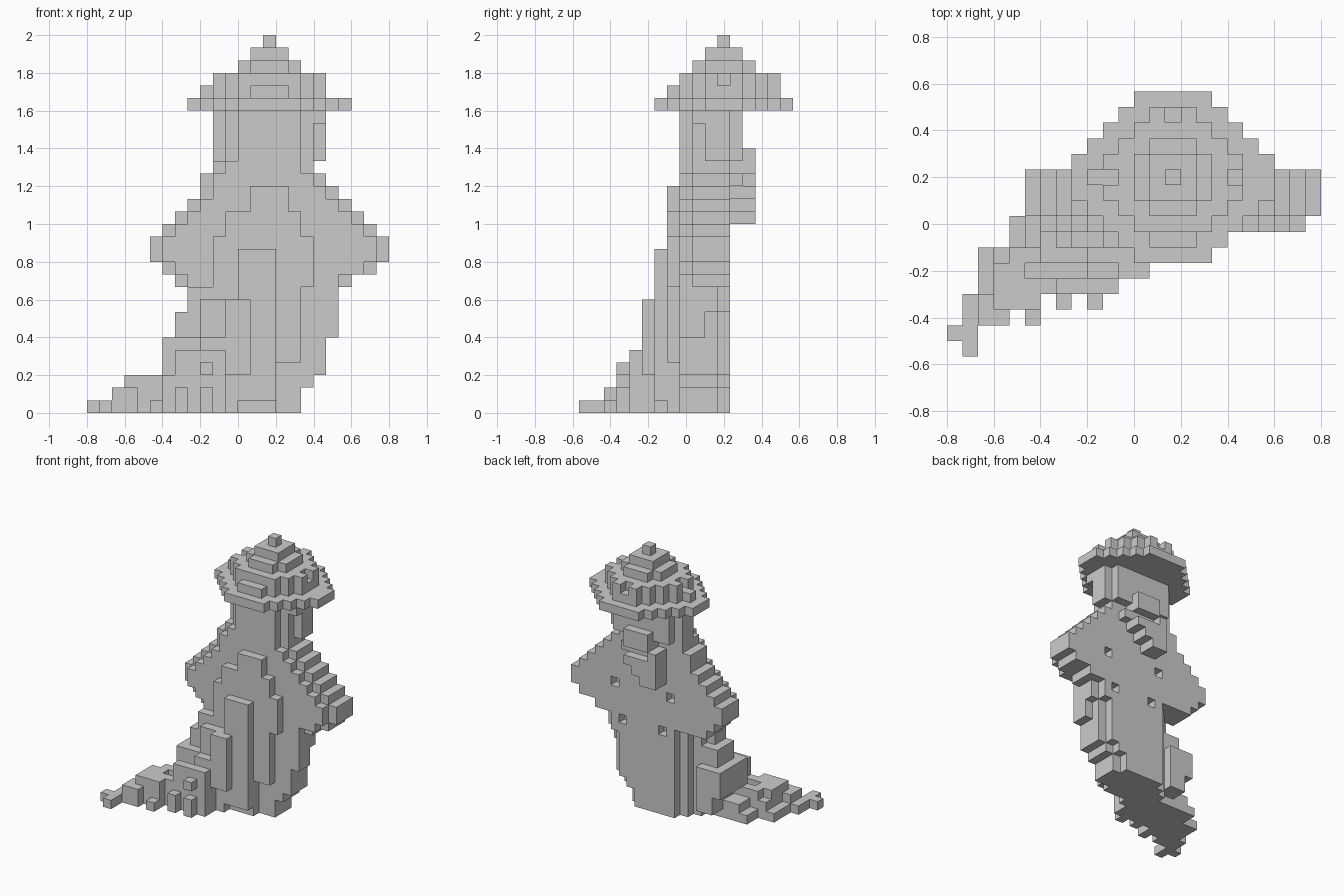
import bpy
import bmesh
from mathutils import Vector

UNIT = 2 / 30
ORIGIN = Vector((-0.8, -17 * UNIT / 2, 0))

default_cube = bpy.data.objects.get("Cube")
if default_cube:
    bpy.data.objects.remove(default_cube)

stone = bpy.data.materials.new("stone grey")
stone.use_nodes = True
stone_colour = (0.6, 0.6, 0.6, 1)
stone.diffuse_color = stone_colour
stone.node_tree.nodes["Principled BSDF"].inputs["Base Color"].default_value = stone_colour

parts = {}


def fill(part, x_range, y_range, z_range):
    """Add a block of grid cells to a part; each range excludes its end."""
    cells = parts.setdefault(part, set())
    for x in range(*x_range):
        for y in range(*y_range):
            for z in range(*z_range):
                cells.add((x, y, z))


def diamond(part, level, reach, cap_x, cap_y):
    """Add a stepped round slab of the hat about its centre."""
    for dx in range(-cap_x, cap_x + 1):
        for dy in range(-cap_y, cap_y + 1):
            if abs(dx) + abs(dy) <= reach:
                parts.setdefault(part, set()).add((14 + dx, 11 + dy, level))


# Hat: wide brim, stepped crown and a pointed tip
diamond("hat_brim", 24, 7, 6, 5)
diamond("hat_crown", 25, 5, 4, 4)
parts["hat_crown"].add((9, 11, 25))
diamond("hat_crown", 26, 4, 3, 3)
diamond("hat_crown", 27, 3, 2, 2)
diamond("hat_crown", 28, 2, 1, 1)
diamond("hat_tip", 29, 0, 0, 0)

# Ring of loose studs round the crown
for dx in range(-4, 5):
    for dy in range(-3, 5):
        if abs(dx) + abs(dy) == 5:
            parts["hat_crown"].add((14 + dx, 11 + dy, 26))

# Head with face, side locks and back hair
fill("head", (11, 18), (9, 12), (19, 24))
fill("face", (12, 17), (8, 9), (19, 24))
fill("hair", (10, 11), (10, 12), (19, 24))
fill("hair", (18, 19), (10, 12), (20, 24))
fill("hair", (18, 19), (9, 10), (23, 24))
fill("hair", (11, 18), (12, 13), (20, 24))

# Lower body: the left edge slants backward, the right edge is notched behind
lower_body = [(0, 2, 8, 17), (2, 3, 7, 18), (3, 6, 6, 19),
              (6, 8, 7, 20), (8, 10, 8, 20)]
for bottom, top, left, right in lower_body:
    fill("lower_body", (left, right), (8, 9), (bottom, top))
    fill("lower_body", (left + 1, right), (9, 10), (bottom, top))
    notch = 1 if bottom == 6 else 0
    fill("lower_body", (10, right - notch), (10, 11), (bottom, top))
    fill("lower_body", (11, right - 1 - notch), (11, 12), (bottom, top))
    fill("robe_drape", (left, 12), (7, 8), (bottom, top))

# Bundle of cloth standing behind the train
fill("cloth_bundle", (7, 9), (8, 11), (1, 3))
fill("cloth_bundle", (6, 9), (8, 11), (3, 6))
fill("cloth_bundle", (7, 9), (8, 10), (6, 8))

# Upper body and bent arms, with the front layer set in by one step
upper_body = [(10, 11, 7, 21), (11, 12, 6, 23), (12, 14, 5, 24),
              (14, 15, 6, 23), (15, 16, 7, 22), (16, 17, 8, 21),
              (17, 18, 9, 20), (18, 19, 9, 19), (19, 20, 10, 18)]
for bottom, top, left, right in upper_body:
    fill("upper_body", (left, right), (9, 12), (bottom, top))
    fill("upper_body", (left + 1, right - 1), (8, 9), (bottom, top))

# Small paired notches in the back
for reach, level in ((3, 13), (2, 9)):
    for x in (14 - reach, 15 + reach):
        for part in ("upper_body", "lower_body"):
            parts[part].discard((x, 11, level))

# Layered robe panels down the front
fill("robe_front", (11, 15), (7, 8), (0, 4))
fill("robe_front", (10, 17), (7, 8), (4, 10))
fill("robe_front", (10, 18), (7, 8), (10, 14))
fill("robe_front", (11, 17), (7, 8), (14, 16))
fill("robe_front", (13, 16), (7, 8), (16, 18))
fill("sash", (12, 15), (6, 7), (1, 13))
fill("robe_fold", (9, 12), (6, 7), (0, 9))
fill("robe_fold", (11, 13), (5, 6), (3, 9))

# Hood on the upper back: a rolled top over a slit, tapering to a corner
fill("hood", (13, 16), (12, 14), (19, 21))
fill("hood", (12, 17), (12, 13), (18, 19))
fill("hood", (12, 13), (13, 14), (18, 19))
for step in range(3):
    fill("hood", (12, 14 + step), (12, 14), (15 + step, 16 + step))

# Train spreading forward to the right: one row of ground cells per depth
train_rows = [(1, 2), (0, 2), (1, 4), (1, 6), (2, 11), (2, 11),
              (2, 12), (4, 11), (4, 9)]
for y, (left, right) in enumerate(train_rows):
    fill("train", (left, right), (y, y + 1), (0, 1))
    if y > 1:
        fill("train", (left + 1, right), (y, y + 1), (1, 2))
fill("train", (5, 6), (2, 3), (0, 1))
for x in (7, 9):
    fill("train", (x, x + 1), (3, 4), (0, 2))

# Raised folds of the train, with a hollow between them
fill("train_fold", (3, 6), (3, 4), (2, 3))
fill("train_fold", (3, 7), (4, 5), (2, 3))
fill("train_fold", (7, 11), (4, 5), (2, 5))
fill("train_fold", (9, 10), (3, 4), (3, 4))
fill("train_fold", (3, 5), (5, 6), (2, 3))
fill("train_fold", (4, 6), (6, 7), (2, 3))
fill("train_fold", (9, 11), (5, 6), (2, 6))
fill("train_fold", (6, 9), (6, 7), (1, 6))

# Turn each part into a mesh of its outer cell faces
solid = set().union(*parts.values())
axes = [Vector((1, 0, 0)), Vector((0, 1, 0)), Vector((0, 0, 1))]
claimed = set()
for name, cells in parts.items():
    mesh_cells = cells - claimed
    claimed |= cells
    bm = bmesh.new()
    for cell in sorted(mesh_cells):
        centre = Vector(cell) + Vector((0.5, 0.5, 0.5))
        for i, axis in enumerate(axes):
            for sign in (-1, 1):
                normal = axis * sign
                neighbour = tuple(int(c + n) for c, n in zip(cell, normal))
                if neighbour in solid:
                    continue
                u = axes[(i + 1) % 3] / 2
                v = axes[(i + 2) % 3] / 2 * sign
                middle = centre + normal / 2
                corners = (middle - u - v, middle + u - v,
                           middle + u + v, middle - u + v)
                bm.faces.new([bm.verts.new(ORIGIN + c * UNIT) for c in corners])
    bmesh.ops.remove_doubles(bm, verts=bm.verts, dist=UNIT / 100)
    bmesh.ops.dissolve_limit(bm, angle_limit=0.01, verts=bm.verts, edges=bm.edges)
    mesh = bpy.data.meshes.new(name)
    bm.to_mesh(mesh)
    bm.free()
    mesh.materials.append(stone)
    bpy.context.collection.objects.link(bpy.data.objects.new(name, mesh))
